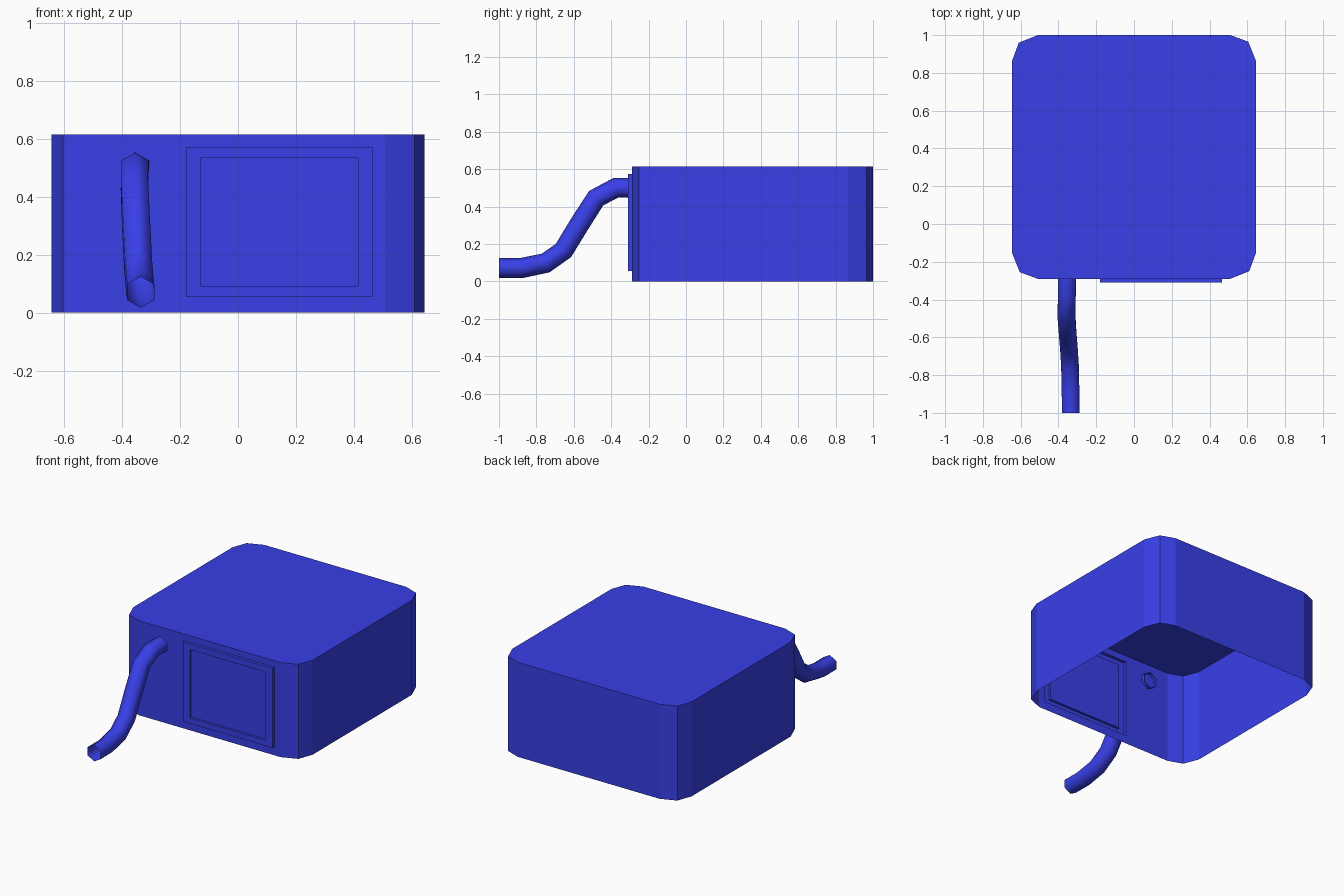
import bpy, bmesh, math
from mathutils import Vector

if "Cube" in bpy.data.objects:
    bpy.data.objects.remove(bpy.data.objects["Cube"])

blue = bpy.data.materials.new("blue")
blue.diffuse_color = (0.04, 0.05, 0.8, 1)
blue.use_nodes = True
blue.node_tree.nodes["Principled BSDF"].inputs["Base Color"].default_value = blue.diffuse_color


def finish(bm, name):
    mesh = bpy.data.meshes.new(name)
    bm.to_mesh(mesh)
    bm.free()
    mesh.materials.append(blue)
    ob = bpy.data.objects.new(name, mesh)
    bpy.context.collection.objects.link(ob)
    return ob


def bridge(bm, a, b):
    n = len(a)
    for i in range(n):
        bm.faces.new((a[i], a[(i + 1) % n], b[(i + 1) % n], b[i]))


# Housing: rounded square shell, open underneath
HALF, CY, H = 0.645, 0.355, 0.615
corner = [(0.51, -HALF), (0.61, -0.605), (HALF, -0.51)]
outline = []
for k in range(4):
    c, s = round(math.cos(k * math.pi / 2)), round(math.sin(k * math.pi / 2))
    outline += [(c * x - s * y, s * x + c * y + CY) for x, y in corner]

bm = bmesh.new()
low = [bm.verts.new((x, y, 0)) for x, y in outline]
top = [bm.verts.new((x, y, H)) for x, y in outline]
bm.faces.new(top)
n = len(outline)
for i in range(n - 1):          # every wall except the front one
    bm.faces.new((low[i], low[i + 1], top[i + 1], top[i]))


# Front wall: raised frame around a recessed panel
def rect(x0, x1, z0, z1, y):
    return [bm.verts.new(p) for p in ((x0, y, z0), (x1, y, z0), (x1, y, z1), (x0, y, z1))]


outer = (-0.18, 0.465, 0.055, 0.573)
inner = (-0.13, 0.415, 0.092, 0.535)
loops = [[low[-1], low[0], top[0], top[-1]],
         rect(*outer, CY - HALF), rect(*outer, -0.31),
         rect(*inner, -0.31), rect(*inner, -0.295)]
for a, b in zip(loops, loops[1:]):
    bridge(bm, a, b)
bm.faces.new(loops[-1])
finish(bm, "housing")

# Pipe: open six-sided tube swept along a bent path
path = [Vector(p) for p in (
    (-0.355, -0.27, 0.5), (-0.355, -0.375, 0.5), (-0.358, -0.48, 0.445),
    (-0.352, -0.57, 0.305), (-0.345, -0.655, 0.165), (-0.339, -0.75, 0.098),
    (-0.336, -0.88, 0.071), (-0.335, -1.0, 0.071))]
R = 0.054
bm = bmesh.new()
rings = []
for i, p in enumerate(path):
    t = (path[min(i + 1, len(path) - 1)] - path[max(i - 1, 0)]).normalized()
    if i in (0, len(path) - 1):
        t = Vector((0, -1, 0))
    side = t.cross(Vector((0, 0, 1))).normalized()
    up = side.cross(t)
    rings.append([bm.verts.new(p + R * (side * math.sin(k * math.pi / 3) + up * math.cos(k * math.pi / 3)))
                  for k in range(6)])
for a, b in zip(rings, rings[1:]):
    bridge(bm, a, b)
bmesh.ops.recalc_face_normals(bm, faces=bm.faces)
for f in bm.faces:
    f.smooth = True
finish(bm, "pipe")
